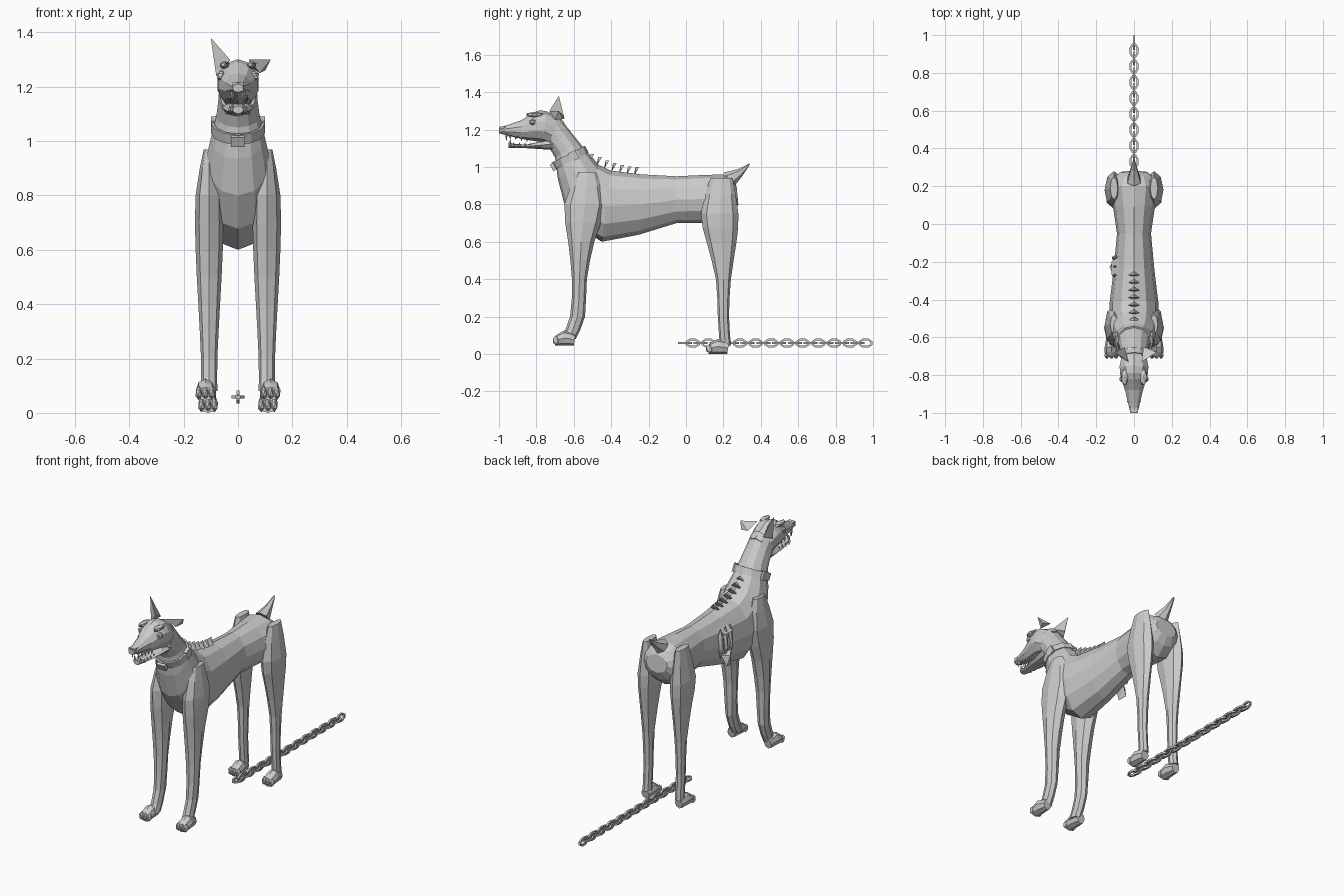
import bpy, bmesh, math
from mathutils import Vector, Matrix

if "Cube" in bpy.data.objects:
    bpy.data.objects.remove(bpy.data.objects["Cube"])

GREY = (0.6, 0.6, 0.6, 1)
material = bpy.data.materials.new("plain grey")
material.use_nodes = True
material.diffuse_color = GREY
material.node_tree.nodes["Principled BSDF"].inputs["Base Color"].default_value = GREY


def finish(name, bm):
    """Turn a bmesh into a flat-shaded grey object."""
    bmesh.ops.recalc_face_normals(bm, faces=bm.faces)
    mesh = bpy.data.meshes.new(name)
    bm.to_mesh(mesh)
    bm.free()
    mesh.materials.append(material)
    obj = bpy.data.objects.new(name, mesh)
    bpy.context.collection.objects.link(obj)


def skin(name, rings, closed=False):
    """Join rings of points; cap the ends unless the rings form a closed loop."""
    bm = bmesh.new()
    rows = [[bm.verts.new(point) for point in ring] for ring in rings]
    count = len(rows[0])
    pairs = list(zip(rows, rows[1:]))
    if closed:
        pairs.append((rows[-1], rows[0]))
    else:
        bm.faces.new(rows[0])
        bm.faces.new(rows[-1])
    for a, b in pairs:
        for i in range(count):
            j = (i + 1) % count
            bm.faces.new((a[i], a[j], b[j], b[i]))
    finish(name, bm)


def smooth(keys, steps):
    """Insert sections between the key sections along a flowing curve."""
    keys = [Vector(key) for key in keys]
    padded = [keys[0]] + keys + [keys[-1]]
    result = []
    for before, a, b, after in zip(padded, padded[1:], padded[2:], padded[3:]):
        leave, arrive = (b - before) / 2, (after - a) / 2
        for step in range(steps):
            t = step / steps
            bend = leave * (1 - t) - arrive * t
            turn = (a - b) * (1 - t - t)
            result.append(a.lerp(b, t) + t * (1 - t) * (turn + bend))
    return result + [keys[-1]]


def loft(name, keys, sides=8, steps=2, offset=(0, 0, 0)):
    """Each key: y and z of one edge, y and z of the opposite edge, half width."""
    rings = []
    for y_a, z_a, y_b, z_b, width in smooth(keys, steps):
        a, b = Vector((0, y_a, z_a)), Vector((0, y_b, z_b))
        middle, half = (a + b) / 2 + Vector(offset), (a - b) / 2
        angles = [math.tau * i / sides for i in range(sides)]
        rings.append([middle + half * math.cos(t) + Vector((width * math.sin(t), 0, 0))
                      for t in angles])
    skin(name, rings)


def hull(name, *points):
    bm = bmesh.new()
    for point in points:
        bm.verts.new(point)
    bmesh.ops.convex_hull(bm, input=bm.verts)
    finish(name, bm)


def placed(centre, size, tilt=0):
    return (Matrix.Translation(centre) @ Matrix.Rotation(tilt, 4, 'X')
            @ Matrix.Diagonal((*size, 1)))


def box(name, centre, size, tilt=0):
    bm = bmesh.new()
    bmesh.ops.create_cube(bm, size=1, matrix=placed(centre, size, tilt))
    finish(name, bm)


def ball(name, centre, size):
    bm = bmesh.new()
    bmesh.ops.create_icosphere(bm, subdivisions=1, radius=1, matrix=placed(centre, size))
    finish(name, bm)


def tooth(name, x, y, z, height):
    bm = bmesh.new()
    bmesh.ops.create_cone(bm, segments=4, radius1=.008, radius2=.001, depth=1,
                          matrix=placed((x, y, z + height / 2), (1, 1, height)))
    finish(name, bm)


# Trunk, neck, head and tail
loft("trunk_and_neck", [
    (.27, .9, .28, .8, .07), (.2, .96, .2, .7, .13), (-.05, .95, -.05, .7, .09),
    (-.4, .98, -.45, .6, .13), (-.5, 1.05, -.65, .8, .12),
    (-.57, 1.13, -.7, 1.05, .08), (-.68, 1.27, -.74, 1.1, .07)], sides=12)
loft("skull_and_muzzle", [
    (-.65, 1.24, -.7, 1.1, .06), (-.75, 1.3, -.76, 1.13, .08),
    (-.82, 1.29, -.82, 1.14, .07), (-.88, 1.25, -.88, 1.15, .05),
    (-1, 1.21, -1, 1.18, .02)], sides=10)
loft("lower_jaw", [(-.7, 1.16, -.7, 1.09, .06), (-.85, 1.12, -.85, 1.1, .04),
                   (-.95, 1.13, -.95, 1.1, .02)])
loft("tail", [(.2, .97, .26, .9, .04), (.28, .99, .3, .95, .02),
              (.34, 1.02, .34, 1.01, .006)], sides=6)

# Ears: one upright, one torn and folded outwards
hull("upright_ear", (-.08, -.7, 1.24), (-.03, -.73, 1.3), (-.05, -.65, 1.26),
     (-.08, -.68, 1.31), (-.1, -.68, 1.38))
hull("folded_ear", (.04, -.73, 1.3), (.08, -.7, 1.25), (.05, -.65, 1.27),
     (.12, -.68, 1.3), (.1, -.66, 1.26))

# Nose, eyes, brows and teeth
box("nose", (0, -.98, 1.2), (.04, .03, .03))
for side, label in ((1, "left"), (-1, "right")):
    ball(label + "_eye", (side * .06, -.82, 1.24), (.02, .02, .02))
    ball(label + "_brow", (side * .05, -.81, 1.28), (.02, .05, .015))
    tooth(label + "_upper_fang", side * .02, -.96, 1.18, -.04)
    tooth(label + "_lower_fang", side * .02, -.94, 1.11, .04)
    for i in range(4):
        tooth(label + "_upper_tooth", side * .03, -.94 + i * .03, 1.17 - i * .005, -.02)
        tooth(label + "_lower_tooth", side * .03, -.92 + i * .03, 1.11, .02)


# Legs and paws: each leg level gives height, y, half depth and half width
def leg(label, side, levels, paw_shift):
    keys = [(y - depth, z, y + depth, z, width) for z, y, depth, width in levels]
    loft(label + "_leg", keys, offset=(side * .106, 0, 0))
    paw = Vector((side * .11, 0, 0)) + Vector(paw_shift)
    loft(label + "_paw", [(.06, .06, .05, 0, .025), (0, .08, 0, 0, .035),
                          (-.05, .05, -.05, 0, .034)], offset=paw)
    for i in (-1, 0, 1):
        ball(label + "_toe", paw + Vector((i * .024, -.045, .028)), (.014, .02, .026))


for side, label in ((1, "left"), (-1, "right")):
    leg(label + "_front", side, [
        (.97, -.53, .05, .02), (.8, -.54, .11, .05), (.6, -.56, .07, .05),
        (.4, -.57, .04, .04), (.2, -.58, .04, .03), (.08, -.63, .04, .03)],
        (side * .01, -.65, .045))
    leg(label + "_hind", side, [
        (.94, .19, .06, .02), (.75, .18, .1, .05), (.6, .19, .08, .04),
        (.4, .2, .04, .03), (.2, .2, .03, .025), (.05, .21, .03, .025)],
        (0, .17, 0))

# Tilted collar with buckle and clasps
TILT = math.radians(27)
band = []
for i in range(12):
    turn = math.tau * i / 12
    ring = []
    for reach, height in ((1, -.02), (1, .02), (.9, .02), (.9, -.02)):
        point = Vector((reach * math.sin(turn), reach * math.cos(turn), 0)) * .1
        point.z = height
        point.rotate(Matrix.Rotation(TILT, 3, 'X'))
        ring.append(point + Vector((0, -.62, 1.05)))
    band.append(ring)
skin("collar", band, closed=True)
box("collar_buckle", (0, -.71, 1), (.05, .02, .04), TILT)
for side in (1, -1):
    box("collar_clasp", (side * .09, -.6, 1.06), (.02, .04, .05), TILT)

# Exposed vertebrae along the withers
for i in range(7):
    y = -.51 + i * .04
    z = 1.04 - .07 * math.sin(math.pi * i / 12)
    hull("vertebra", (-.03, y, z), (.03, y, z), (0, y - .01, z - .02),
         (0, y + .02, z + .03), (0, y, z + .03))

# Torn flank with ribs and hanging flaps
for i in range(3):
    ball("rib", (-.1, -.18 - i * .045, .82), (.02, .015, .09))
hull("hanging_flap", (-.09, -.2, .74), (-.1, -.28, .76), (-.13, -.23, .74),
     (-.11, -.26, .67), (-.12, -.21, .68))
hull("upper_flap", (-.08, -.17, .9), (-.08, -.29, .9), (-.12, -.2, .87), (-.12, -.27, .87))

# Chain of alternating links lying behind
for k in range(24):
    link = []
    for i in range(8):
        turn = math.tau * (i + .5) / 8
        outward = Vector((math.cos(turn), math.sin(turn), 0))
        ring = []
        for corner in range(4):
            angle = math.tau * (corner + .5) / 4
            wire = outward * math.cos(angle) + Vector((0, 0, math.sin(angle)))
            point = Vector((outward.x * .02, outward.y * .035, 0)) + wire * .008
            if k % 2 == 0:
                point = point.zyx
            ring.append(point + Vector((0, .96 - k * .042, .058)))
        link.append(ring)
    skin("chain_link", link, closed=True)
